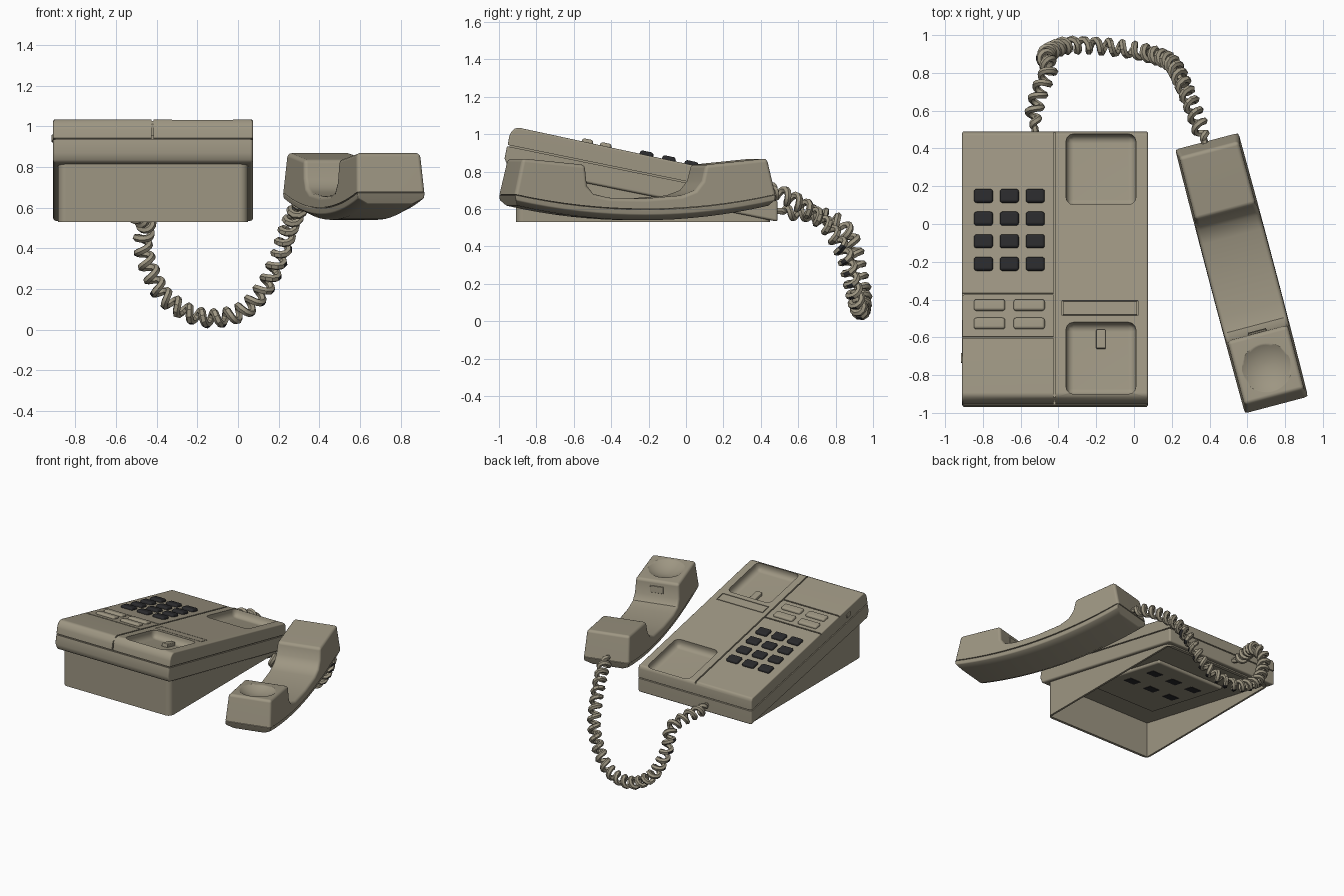
import bpy, bmesh, math
from mathutils import Matrix, Vector
from mathutils.kdtree import KDTree

cube = bpy.data.objects.get("Cube")
if cube:
    bpy.data.objects.remove(cube, do_unlink=True)


def material(name, rgb):
    m = bpy.data.materials.new(name)
    m.use_nodes = True
    m.diffuse_color = (*rgb, 1)
    m.node_tree.nodes["Principled BSDF"].inputs["Base Color"].default_value = (*rgb, 1)
    return m


BEIGE = material("warm_beige_plastic", (0.34, 0.305, 0.225))
DARK = material("dark_key_plastic", (0.023, 0.023, 0.025))
parts = []


def finish(name, bm, mat, bevel=0, matrix=None, only=None):
    """Bevel the sharp edges of a bmesh and turn it into an object."""
    bmesh.ops.recalc_face_normals(bm, faces=bm.faces)
    if bevel:
        edges = [e for e in bm.edges if e.calc_face_angle(0) > 0.7 and (not only or only(e))]
        bmesh.ops.bevel(bm, geom=edges, offset=bevel, segments=3,
                        profile=0.5, affect='EDGES', clamp_overlap=False)
    mesh = bpy.data.meshes.new(name)
    bm.to_mesh(mesh)
    bm.free()
    mesh.materials.append(mat)
    ob = bpy.data.objects.new(name, mesh)
    bpy.context.collection.objects.link(ob)
    if matrix:
        ob.matrix_world = matrix
    parts.append(ob)
    return ob


def box(name, size, loc, mat=BEIGE, bevel=0.0, tilt=0.0, only=None, matrix=None):
    bm = bmesh.new()
    bmesh.ops.create_cube(bm, size=1, matrix=Matrix.Diagonal((*size, 1)))
    place = Matrix.Translation(loc) @ Matrix.Rotation(tilt, 4, 'X')
    return finish(name, bm, mat, bevel, matrix @ place if matrix else place, only)


def prism(name, pts, cx, half, bevel, matrix=None, only=None):
    """Side profile (y, z) extruded across x; half(z) is the half width."""
    bm = bmesh.new()
    rings = [[bm.verts.new((cx + s * half(z), y, z)) for y, z in pts] for s in (-1, 1)]
    for r in rings:
        bm.faces.new(r)
    n = len(pts)
    for i in range(n):
        j = (i + 1) % n
        bm.faces.new((rings[0][i], rings[0][j], rings[1][j], rings[1][i]))
    return finish(name, bm, BEIGE, bevel, matrix, only)


def cut(target, cutter):
    mod = target.modifiers.new("cut", 'BOOLEAN')
    mod.operation, mod.solver, mod.object = 'DIFFERENCE', 'EXACT', cutter
    bpy.context.view_layer.update()
    bpy.context.view_layer.objects.active = target
    bpy.ops.object.modifier_apply(modifier=mod.name)
    parts.remove(cutter)
    bpy.data.objects.remove(cutter, do_unlink=True)


# --- Body: two sloping shells with a narrow recessed seam between them
SLOPE = 0.215
TILT = -math.atan(SLOPE)
NORMAL = Vector((0, -math.sin(TILT), math.cos(TILT)))
MID = -0.418


def top(y):
    return 1.04 - SLOPE * (y + 0.92)


def parting(y):
    return 0.938 - 0.204 * (y + 0.95)


def off_seam(e):
    return any(abs(v.co.z - parting(v.co.y)) > 0.015 for v in e.verts)


def top_box(name, x, y, w, l, low, high, mat=BEIGE, bevel=0.0):
    """Box lying on the sloping top, from low to high along its normal."""
    loc = Vector((x, y, top(y))) + NORMAL * (low + high) / 2
    return box(name, (w, l / math.cos(TILT), high - low), loc, mat, bevel, TILT)


upper = prism("upper_shell", [(-0.953, parting(-0.953) + 0.004), (-0.946, 0.985), (-0.935, 1.012),
                              (-0.918, 1.029), (-0.892, top(-0.892)), (0.478, top(0.478)), (0.49, 0.715),
                              (0.49, parting(0.49) + 0.004)], MID, lambda z: 0.492, 0.01, only=off_seam)
prism("lower_shell", [(-0.957, parting(-0.957) - 0.004), (-0.97, 0.87), (-0.95, 0.822), (0.49, 0.532),
                      (0.49, parting(0.49) - 0.004)], MID, lambda z: 0.492, 0.014, only=off_seam)
prism("seam_core", [(y, parting(y) + d) for y, d in ((-0.943, 0.02), (-0.943, -0.02), (0.48, -0.02),
                                                     (0.48, 0.02))], MID, lambda z: 0.482, 0)

# Handset cradles, panel grooves and label recess
for y, l in ((0.29, 0.375), (-0.71, 0.38)):
    cut(upper, top_box("cradle_cutter", -0.175, y, 0.37, l, -0.06, 0.1, bevel=0.04))
cut(upper, top_box("long_groove_cutter", -0.42, -0.2, 0.01, 2, -0.012, 0.1))
cut(upper, box("front_groove_cutter", (0.01, 0.1, 0.3), (-0.42, -0.985, 1.0)))
for y in (-0.37, -0.6):
    cut(upper, top_box("cross_groove_cutter", -0.72, y, 0.6, 0.009, -0.01, 0.1))
cut(upper, top_box("label_cutter", -0.18, -0.445, 0.4, 0.08, -0.01, 0.1))
top_box("label_plate", -0.18, -0.445, 0.39, 0.07, -0.02, 0.0)
top_box("hook_switch", -0.175, -0.6, 0.05, 0.1, -0.07, -0.035, bevel=0.006)

# Number keys and function buttons
for x in (-0.797, -0.66, -0.523):
    for y in (0.148, 0.028, -0.092, -0.212):
        top_box("number_key", x, y, 0.1, 0.072, -0.03, 0.02, DARK, 0.014)
for x in (-0.765, -0.555):
    for y in (-0.43, -0.527):
        top_box("function_button", x, y, 0.165, 0.06, -0.03, 0.018, BEIGE, 0.014)
box("side_slider", (0.02, 0.05, 0.03), (-0.907, -0.71, 0.94), BEIGE, 0.004, TILT)

# --- Wedge stand: hollow, open below, trimmed to the underside slope
UNDER = -math.atan(0.2)
UNDER_N = Vector((0, -math.sin(UNDER), math.cos(UNDER)))
stand = box("wedge_stand", (0.935, 1.36, 0.4), (MID, -0.23, 0.73), BEIGE, 0.04,
            only=lambda e: abs(e.verts[0].co.z - e.verts[1].co.z) > 0.1)
cut(stand, box("slope_cutter", (2, 3, 1), Vector((MID, 0, 0.64)) + UNDER_N * 0.5, tilt=UNDER))
cut(stand, box("hollow_cutter", (0.905, 1.315, 1), (MID, -0.2325, 0.9)))


def under_box(name, x, y, w, l, h, mat, bevel=0.0):
    return box(name, (w, l, h), (x, y, 0.632 - 0.2 * y), mat, bevel, UNDER)


under_box("underside_panel", MID, -0.25, 0.6, 0.8, 0.05, BEIGE, 0.015)
for x in (-0.6, -0.42, -0.24):
    for y in (-0.3, -0.05):
        under_box("mounting_slot", x, y, 0.09, 0.08, 0.056, DARK)

# --- Handset: upper half with two raised blocks, lower half as a tapered curved tray
PLACE = Matrix.Translation((0.57, -0.26, 0)) @ Matrix.Rotation(math.radians(14.8), 4, 'Z')
END = 0.722
STEPS = [END * i / 8 for i in range(-8, 9)]


def seam(s):
    return 0.6 + 0.078 * (s / END) ** 2


outline = [(s, seam(s)) for s in STEPS]
outline += [(0.678, 0.87), (0.335, 0.836), (0.315, 0.75), (0.275, 0.7), (0.2, 0.672), (0, 0.656),
            (-0.2, 0.66), (-0.285, 0.68), (-0.32, 0.725), (-0.33, 0.836), (-0.678, 0.87)]
handset = prism("handset_upper", outline, 0, lambda z: 0.174 - 0.055 * (z - 0.66), 0.02, PLACE,
                only=lambda e: any(v.co.z > seam(v.co.y) + 0.01 for v in e.verts))

bm = bmesh.new()
bmesh.ops.create_uvsphere(bm, u_segments=48, v_segments=48, radius=0.231)
cut(handset, finish("dish_cutter", bm, BEIGE,
                    matrix=PLACE @ Matrix.Translation((0, -0.5, 1.043))))

bm = bmesh.new()
sections = []
for s in STEPS:
    z = seam(s) - 0.002
    corners = [(0.172, s * 0.998, z), (0.168, s * 0.995, z - 0.03), (0.115, s * 0.965, z - 0.058)]
    corners += [(-x, y, h) for x, y, h in reversed(corners)]
    sections.append([bm.verts.new(c) for c in corners])
for a, b in zip(sections, sections[1:]):
    for i in range(6):
        j = (i + 1) % 6
        bm.faces.new((a[i], a[j], b[j], b[i]))
bm.faces.new(sections[0])
bm.faces.new(sections[-1])
finish("handset_lower", bm, BEIGE, 0.006, PLACE)
box("handset_catch", (0.1, 0.02, 0.05), (0, -0.326, 0.772), BEIGE, 0.003, 0.09, matrix=PLACE)

# --- Coiled cord: a helix wound round a drooping path
path = [Vector(p) for p in (
    (-0.52, 0.47, 0.59), (-0.53, 0.58, 0.585), (-0.5, 0.7, 0.57), (-0.45, 0.82, 0.52), (-0.47, 0.89, 0.42),
    (-0.43, 0.92, 0.28), (-0.35, 0.945, 0.15), (-0.18, 0.94, 0.06), (0, 0.92, 0.08), (0.12, 0.89, 0.19),
    (0.2, 0.85, 0.35), (0.25, 0.76, 0.5), (0.31, 0.62, 0.62), (0.36, 0.48, 0.69), (0.38, 0.41, 0.7))]
ends = [path[0] * 2 - path[1]] + path + [path[-1] * 2 - path[-2]]
line = []
for a, b, c, d in zip(ends, ends[1:], ends[2:], ends[3:]):
    for k in range(24):
        t = k / 24
        line.append(0.5 * (2 * b + (c - a) * t + (2 * a - 5 * b + 4 * c - d) * t * t
                           + (3 * b - a - 3 * c + d) * t ** 3))
coil, phase, normal = [], 0.0, Vector((0, 0, 1))
last = len(line) - 2
for i, (p, q) in enumerate(zip(line, line[1:])):
    along = (q - p).normalized()
    normal = (normal - along * normal.dot(along)).normalized()
    side = along.cross(normal)
    r = 0.033 * max(0, min(1, (i - 8) / 14, (last - 12 - i) / 14))
    coil.append(p + (normal * math.cos(phase) + side * math.sin(phase)) * r)
    phase += math.tau * (q - p).length / 0.07
curve = bpy.data.curves.new("coiled_cord", 'CURVE')
curve.dimensions = '3D'
curve.bevel_depth, curve.bevel_resolution, curve.use_fill_caps = 0.019, 1, True
spline = curve.splines.new('POLY')
spline.points.add(len(coil) - 1)
for point, co in zip(spline.points, coil):
    point.co = (*co, 1)
curve.materials.append(BEIGE)
curve.materials.append(DARK)
cord = bpy.data.objects.new("coiled_cord", curve)
bpy.context.collection.objects.link(cord)
bpy.ops.object.select_all(action='DESELECT')
cord.select_set(True)
bpy.context.view_layer.objects.active = cord
bpy.ops.object.convert(target='MESH')
cord = bpy.context.view_layer.objects.active
parts.append(cord)

# Dark wear on the outer bend of each turn along the drooping stretch
tree = KDTree(len(line))
for i, p in enumerate(line):
    tree.insert(p, i)
tree.balance()
for face in cord.data.polygons:
    core = tree.find(face.center)[0]
    outward = Vector((core.x + 0.1, 0, core.z - 0.55)).normalized()
    if core.z < 0.45 and (face.center - core).dot(outward) > 0.041:
        face.material_index = 1

# --- Smooth shading with sharp edges kept and flat faces held flat
for ob in parts:
    ob.select_set(True)
bpy.ops.object.shade_smooth_by_angle(angle=math.radians(35))
for ob in parts:
    ob.modifiers.new("even_shading", 'WEIGHTED_NORMAL').keep_sharp = True
